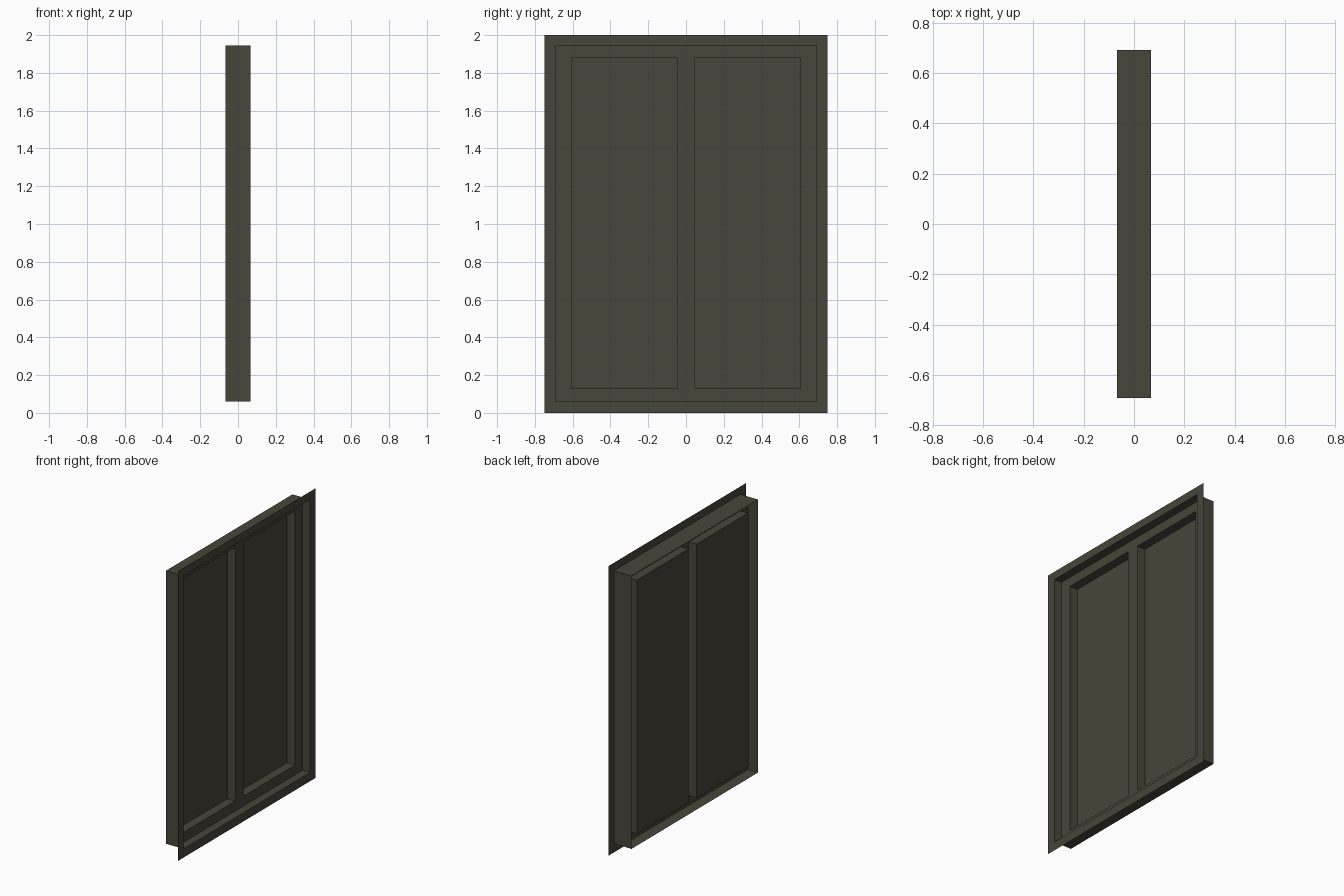
import bpy, bmesh

if "Cube" in bpy.data.objects:
    bpy.data.objects.remove(bpy.data.objects["Cube"])

mat = bpy.data.materials.new("dark olive bronze")
mat.diffuse_color = (0.063, 0.061, 0.043, 1)
mat.use_nodes = True
mat.node_tree.nodes["Principled BSDF"].inputs["Base Color"].default_value = mat.diffuse_color

X_FLANGE, X_SASH, X_PANE, X_BACK = 0.067, 0.01, -0.051, -0.067


def finish(name, bm):
    bmesh.ops.remove_doubles(bm, verts=bm.verts, dist=1e-5)
    me = bpy.data.meshes.new(name)
    bm.to_mesh(me)
    bm.free()
    me.materials.append(mat)
    ob = bpy.data.objects.new(name, me)
    bpy.context.collection.objects.link(ob)


def quad(bm, pts):
    bm.faces.new([bm.verts.new(p) for p in pts])


def rect(x, y0, y1, z0, z1):
    return [(x, y0, z0), (x, y1, z0), (x, y1, z1), (x, y0, z1)]


def sheet(name, x, ys, zs, holes):
    """Flat sheet facing +x made of grid cells, leaving out the holes."""
    bm = bmesh.new()
    for i in range(len(ys) - 1):
        for j in range(len(zs) - 1):
            if (i, j) not in holes:
                quad(bm, rect(x, ys[i], ys[i + 1], zs[j], zs[j + 1]))
    finish(name, bm)


def band(bm, a, b):
    """Walls joining two matching rectangles."""
    for i in range(4):
        k = (i + 1) % 4
        quad(bm, (a[i], a[k], b[k], b[i]))


# outer nailing flange
sheet("flange", X_FLANGE, [-0.75, -0.69, 0.69, 0.75], [0, 0.06, 1.945, 2], {(1, 1)})

# thin casing wall around the window
bm = bmesh.new()
band(bm, rect(X_BACK, -0.69, 0.69, 0.06, 1.945), rect(X_FLANGE, -0.69, 0.69, 0.06, 1.945))
finish("casing", bm)

# sash face with two openings
sheet("sash", X_SASH, [-0.69, -0.607, -0.044, 0.044, 0.607, 0.69],
      [0.06, 0.128, 1.88, 1.945], {(1, 1), (3, 1)})

# recessed panes with reveal walls
for side, y0, y1 in (("left", -0.607, -0.044), ("right", 0.044, 0.607)):
    bm = bmesh.new()
    back = rect(X_PANE, y0, y1, 0.128, 1.88)
    band(bm, rect(X_SASH, y0, y1, 0.128, 1.88), back)
    quad(bm, back)
    finish(side + "_pane", bm)
